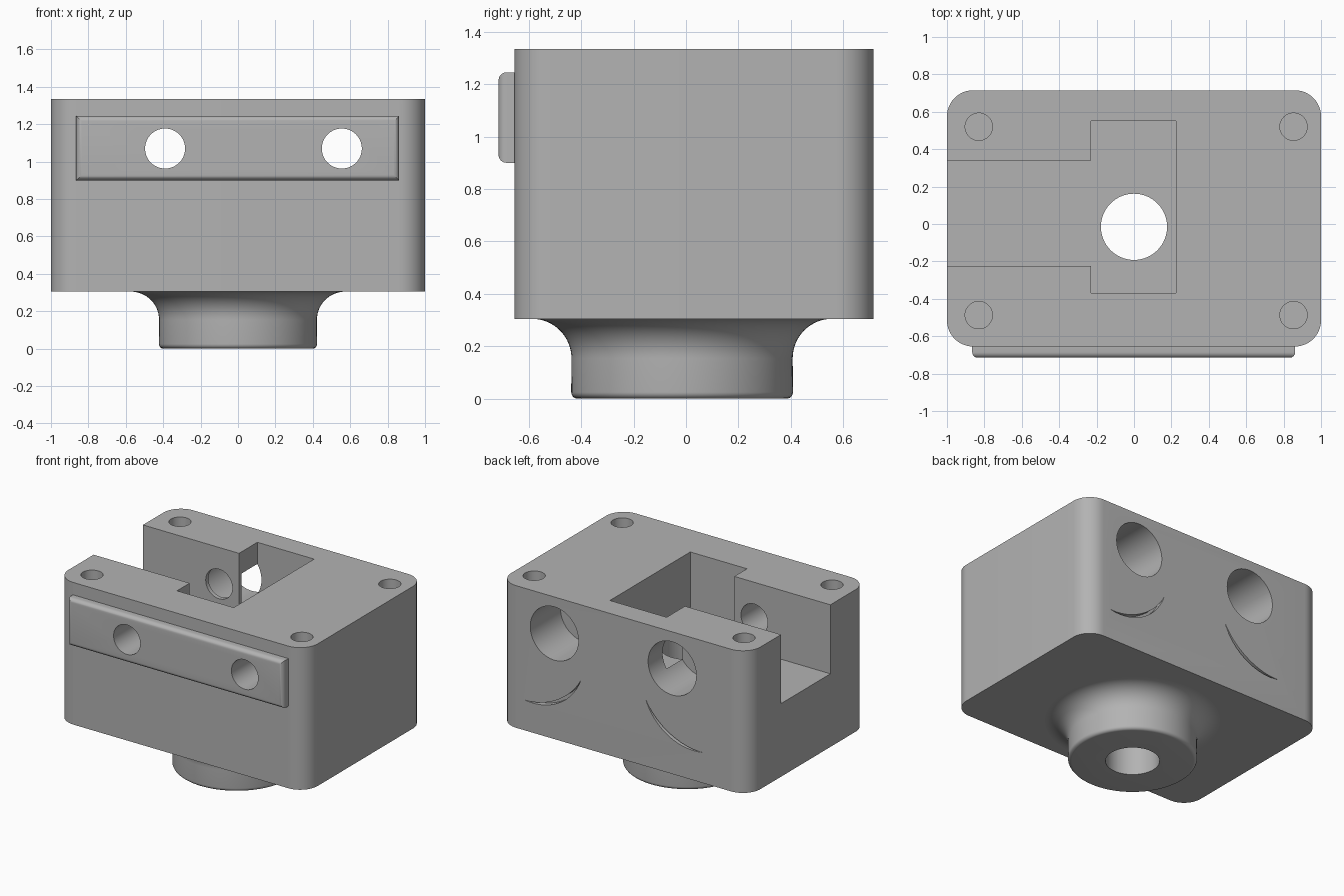
import bpy, bmesh, math
from mathutils import Matrix, Vector

if "Cube" in bpy.data.objects:
    bpy.data.objects.remove(bpy.data.objects["Cube"])

grey = bpy.data.materials.new("plain_grey")
grey.use_nodes = True
grey.diffuse_color = (0.45, 0.45, 0.45, 1)
grey.node_tree.nodes["Principled BSDF"].inputs["Base Color"].default_value = (0.45, 0.45, 0.45, 1)

FRONT, BACK = -0.655, 0.715
BASE, TOP = 0.305, 1.335
HOLE_X = (-0.39, 0.555)
HOLE_Z = 1.07
MIDDLE = sum(HOLE_X) / 2


def finish(name, bm):
    bmesh.ops.recalc_face_normals(bm, faces=bm.faces)
    mesh = bpy.data.meshes.new(name)
    bm.to_mesh(mesh)
    bm.free()
    mesh.materials.append(grey)
    obj = bpy.data.objects.new(name, mesh)
    bpy.context.collection.objects.link(obj)
    return obj


def box(name, low, high, radius=0, pick=None, segments=12):
    """Box between two corners, rounding the edges chosen by pick."""
    low, high = Vector(low), Vector(high)
    bm = bmesh.new()
    bmesh.ops.create_cube(bm, size=1)
    for v in bm.verts:
        v.co = (low + high) / 2 + v.co * (high - low)
    if pick:
        edges = [e for e in bm.edges if pick(e.verts[0].co, e.verts[1].co)]
        bmesh.ops.bevel(bm, geom=edges, offset=radius, segments=segments,
                        profile=0.5, affect='EDGES')
    return finish(name, bm)


def rod(name, start, end, radius):
    """Cylinder running between two points."""
    start, end = Vector(start), Vector(end)
    axis = end - start
    turn = axis.to_track_quat('Z', 'Y').to_matrix().to_4x4()
    bm = bmesh.new()
    bmesh.ops.create_cone(bm, cap_ends=True, segments=64, radius1=radius, radius2=radius,
                          depth=axis.length, matrix=Matrix.Translation((start + end) / 2) @ turn)
    return finish(name, bm)


def arc(cx, cz, r, a0, a1, n):
    return [(cx + r * math.cos(math.radians(a0 + (a1 - a0) * i / n)),
             cz + r * math.sin(math.radians(a0 + (a1 - a0) * i / n))) for i in range(n + 1)]


def lathe(name, profile, cy, steps=96):
    """Closed solid turned around a vertical axis."""
    bm = bmesh.new()
    rings = [[bm.verts.new((r * math.cos(math.tau * i / steps),
                            cy + r * math.sin(math.tau * i / steps), z))
              for i in range(steps)] for r, z in profile]
    for a, b in zip(rings, rings[1:]):
        for i in range(steps):
            j = (i + 1) % steps
            bm.faces.new((a[i], a[j], b[j], b[i]))
    bm.faces.new(rings[0])
    bm.faces.new(rings[-1])
    return finish(name, bm)


def crescent(name, side):
    """Thin crescent prism that engraves the back face."""
    outer = arc(0, 0, 0.41, 200, 280, 24)
    inner = []
    for i, (x, z) in enumerate(outer):
        k = 1 - 0.055 * math.sin(math.pi * i / 24)
        inner.append((x * k, z * k))
    outline = outer + inner[-2:0:-1]
    bm = bmesh.new()
    face = bm.faces.new([bm.verts.new((MIDDLE + side * (0.645 + x), BACK - 0.04, 0.93 + z))
                         for x, z in outline])
    made = bmesh.ops.extrude_face_region(bm, geom=[face])["geom"]
    bmesh.ops.translate(bm, vec=(0, 0.1, 0), verts=[g for g in made if isinstance(g, bmesh.types.BMVert)])
    return finish(name, bm)


def combine(target, tool, operation):
    mod = target.modifiers.new(operation.lower(), 'BOOLEAN')
    mod.operation, mod.solver, mod.object = operation, 'EXACT', tool
    bpy.context.view_layer.update()
    result = bpy.data.meshes.new_from_object(target.evaluated_get(bpy.context.evaluated_depsgraph_get()))
    target.modifiers.clear()
    target.data = result
    bpy.data.objects.remove(tool)


# Main block with rounded upright corners
housing = box("housing", (-1, FRONT, BASE), (1, BACK, TOP), 0.14,
              lambda a, b: abs(a.z - b.z) > 0.5)

# Raised front plate with softened front edges
plate = box("front_plate", (-0.865, -0.715, 0.9), (0.862, FRONT + 0.05, 1.245), 0.03,
            lambda a, b: a.y < FRONT and b.y < FRONT, 6)
combine(housing, plate, 'UNION')

# Round boss underneath, flared into the block
AXIS_Y = -0.015
profile = arc(0.398, 0.025, 0.025, -90, 0, 6) + arc(0.573, 0.154, 0.151, 180, 90, 16) + [(0.573, 0.4)]
combine(housing, lathe("boss", profile, AXIS_Y), 'UNION')

# Pocket and side channel, open at the top
FLOOR = 0.835
combine(housing, box("pocket", (-0.23, -0.37, FLOOR), (0.225, 0.55, 1.5)), 'DIFFERENCE')
combine(housing, box("channel", (-1.2, -0.225, FLOOR), (-0.1, 0.34, 1.5)), 'DIFFERENCE')

# Vertical centre bore
combine(housing, rod("centre_bore", (0, AXIS_Y, -0.2), (0, AXIS_Y, 1.2), 0.177), 'DIFFERENCE')

# Cross holes, widened from the back
for x in HOLE_X:
    combine(housing, rod("cross_hole", (x, -1, HOLE_Z), (x, 1, HOLE_Z), 0.107), 'DIFFERENCE')
    combine(housing, rod("wide_hole", (x, 0.37, HOLE_Z), (x, 1, HOLE_Z), 0.193), 'DIFFERENCE')

# Screw holes in the top corners
for x in (-0.83, 0.853):
    for y in (-0.487, 0.52):
        combine(housing, rod("screw_hole", (x, y, TOP - 0.4), (x, y, 1.5), 0.073), 'DIFFERENCE')

# Engraved arcs on the back
for side in (-1, 1):
    combine(housing, crescent("arc_groove", side), 'DIFFERENCE')

bpy.context.view_layer.objects.active = housing
housing.select_set(True)
bpy.ops.object.shade_smooth_by_angle(angle=math.radians(30))
